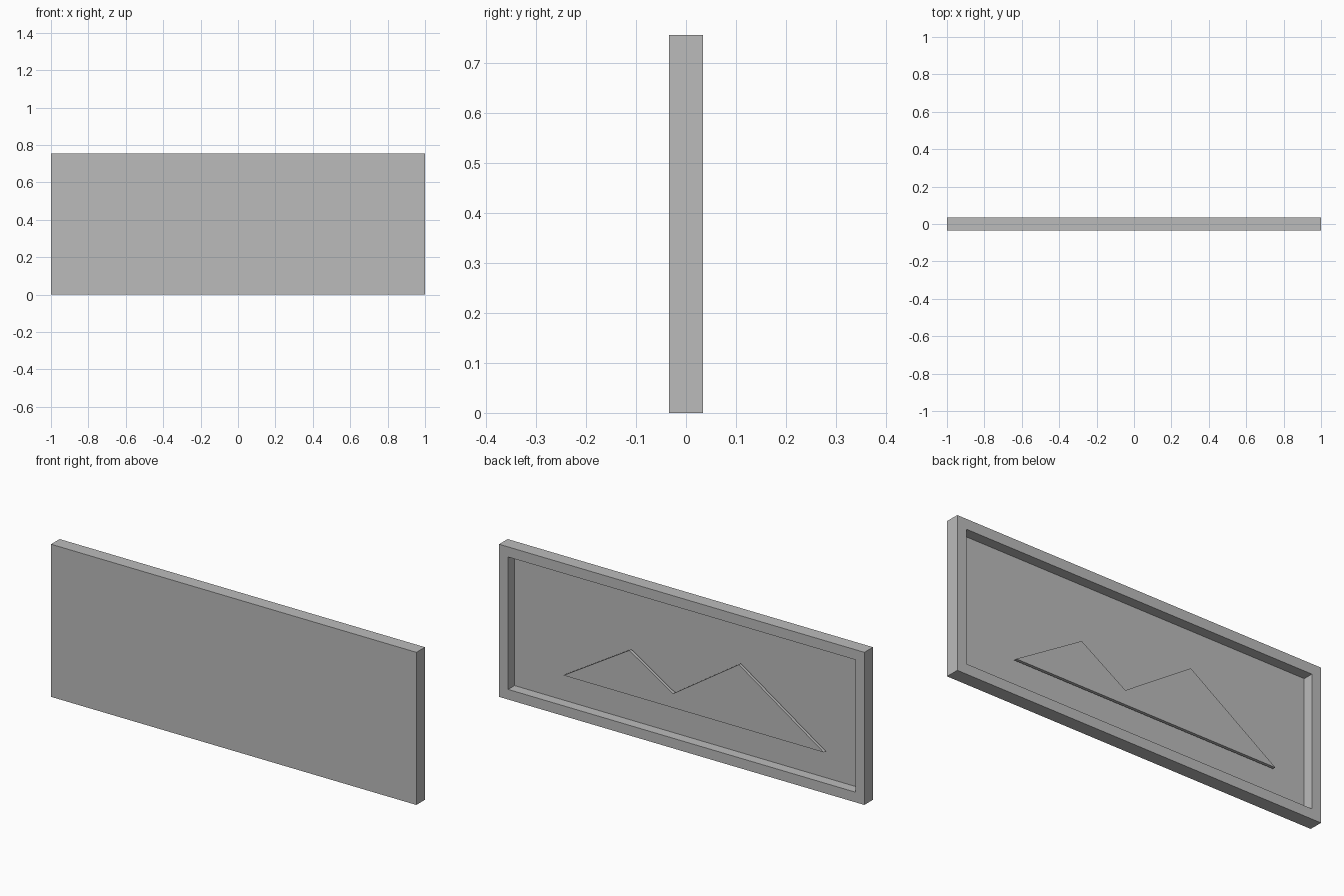
import bpy
import bmesh

cube = bpy.data.objects.get("Cube")
if cube:
    bpy.data.objects.remove(cube, do_unlink=True)

WIDTH, DEPTH, HEIGHT = 2.0, 0.067, 0.755
BORDER, RECESS = 0.05, 0.05
BACK = DEPTH / 2

grey = bpy.data.materials.new("plain grey")
grey.use_nodes = True
grey.diffuse_color = (0.5, 0.5, 0.5, 1)
grey.node_tree.nodes["Principled BSDF"].inputs["Base Color"].default_value = (0.5, 0.5, 0.5, 1)


def finish(name, bm):
    bmesh.ops.recalc_face_normals(bm, faces=bm.faces[:])
    mesh = bpy.data.meshes.new(name)
    bm.to_mesh(mesh)
    bm.free()
    mesh.materials.append(grey)
    obj = bpy.data.objects.new(name, mesh)
    bpy.context.collection.objects.link(obj)
    return obj


# Framed panel: a slab whose back face is inset and pushed in
bm = bmesh.new()
bmesh.ops.create_cube(bm, size=1)
bmesh.ops.scale(bm, vec=(WIDTH, DEPTH, HEIGHT), verts=bm.verts)
bmesh.ops.translate(bm, vec=(0, 0, HEIGHT / 2), verts=bm.verts)
bm.normal_update()
back = max(bm.faces, key=lambda f: f.normal.y)
bmesh.ops.inset_region(bm, faces=[back], thickness=BORDER, use_even_offset=True)
floor = bmesh.ops.extrude_face_region(bm, geom=[back])
verts = [v for v in floor["geom"] if isinstance(v, bmesh.types.BMVert)]
bmesh.ops.translate(bm, vec=(0, -RECESS, 0), verts=verts)
if back.is_valid:
    bmesh.ops.delete(bm, geom=[back], context="FACES_ONLY")
finish("framed_panel", bm)

# Twin-peak plate inside the recess
outline = [(0.66, 0.19), (0.30, 0.41), (0.06, 0.26), (-0.30, 0.50), (-0.765, 0.19)]
bm = bmesh.new()
face = bm.faces.new([bm.verts.new((x, 0, z)) for x, z in outline])
plate = bmesh.ops.extrude_face_region(bm, geom=[face])
verts = [v for v in plate["geom"] if isinstance(v, bmesh.types.BMVert)]
bmesh.ops.translate(bm, vec=(0, 0.015, 0), verts=verts)
finish("mountain_plate", bm)
